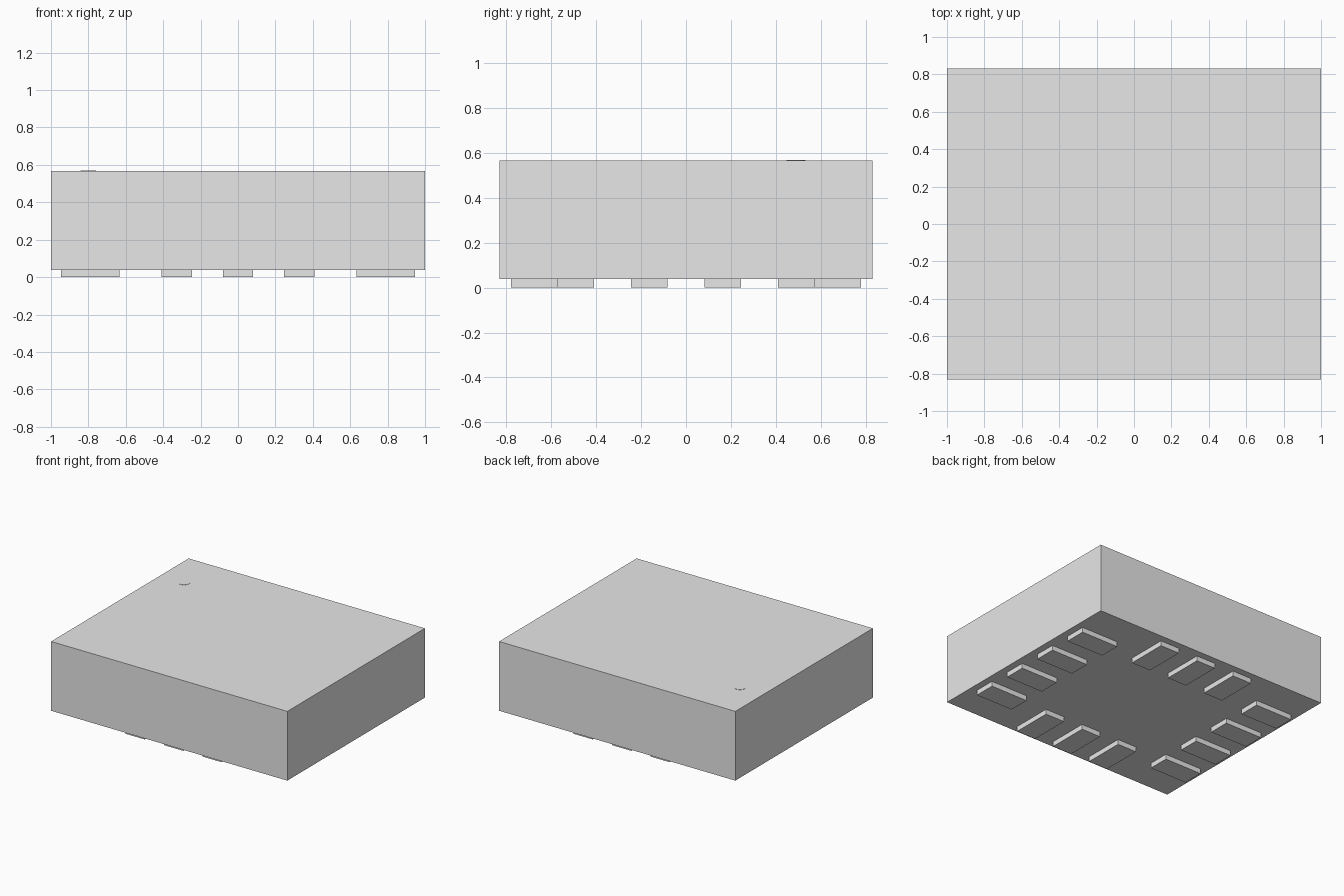
import bpy

cube = bpy.data.objects.get("Cube")
if cube:
    bpy.data.objects.remove(cube, do_unlink=True)

# One plain grey for the whole part
grey = bpy.data.materials.new("light grey")
grey.use_nodes = True
color = (0.8, 0.8, 0.8, 1)
grey.diffuse_color = color
grey.node_tree.nodes["Principled BSDF"].inputs["Base Color"].default_value = color


def box(name, center, size):
    bpy.ops.mesh.primitive_cube_add(size=1, location=center)
    obj = bpy.context.object
    obj.name = name
    obj.scale = size
    bpy.ops.object.transform_apply(location=False, rotation=False, scale=True)
    obj.data.materials.append(grey)
    return obj


BASE, TOP = 0.038, 0.568
PAD_LENGTH, PAD_WIDTH, PITCH = 0.314, 0.163, 0.327

# Package body
box("body", (0, 0, (BASE + TOP) / 2), (2, 1.664, TOP - BASE))

# Contact pads: four along each short side, three along each long side
pad_z = (BASE + 0.002) / 2
pad_height = BASE + 0.002
for side, label in ((-1, "right"), (1, "left")):
    for i in range(4):
        box(f"{label}_pad_{i + 1}", (side * 0.79, (i - 1.5) * PITCH, pad_z),
            (PAD_LENGTH, PAD_WIDTH, pad_height))
for side, label in ((-1, "front"), (1, "back")):
    for i in range(3):
        box(f"{label}_pad_{i + 1}", ((i - 1) * PITCH, side * 0.622, pad_z),
            (PAD_WIDTH, PAD_LENGTH, pad_height))

# Round orientation mark, barely raised from the top
bpy.ops.mesh.primitive_cylinder_add(vertices=32, radius=0.042, depth=0.004,
                                    location=(-0.8, 0.49, TOP))
mark = bpy.context.object
mark.name = "orientation_mark"
mark.data.materials.append(grey)
bpy.ops.object.shade_smooth_by_angle()
